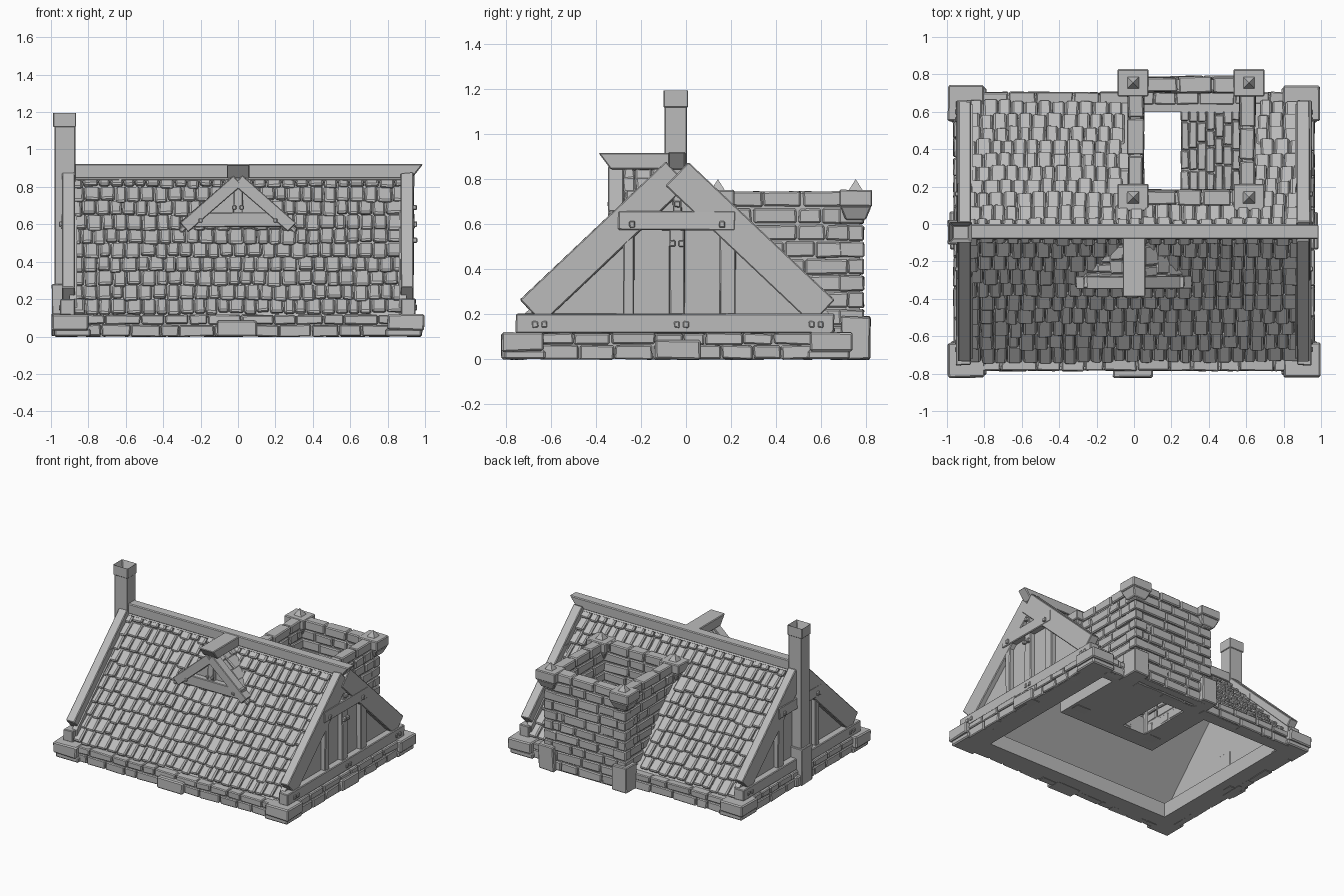
import bpy, bmesh, math, random
from mathutils import Matrix, Vector

random.seed(7)
if "Cube" in bpy.data.objects:
    bpy.data.objects.remove(bpy.data.objects["Cube"], do_unlink=True)

stone = bpy.data.materials.new("plain_grey")
stone.use_nodes = True
GREY = (0.5, 0.5, 0.5, 1)
stone.diffuse_color = GREY
stone.node_tree.nodes["Principled BSDF"].inputs["Base Color"].default_value = GREY

MID, HALF, EAVE, RISE = -0.04, 0.70, 0.13, 0.75   # roof section
SLOPE = math.hypot(HALF, RISE)


def block(bm, x, y, z, m=Matrix(), jitter=0.0):
    """Box from three (low, high) ranges, with optional hand-cut corners."""
    verts = bmesh.ops.create_cube(bm, size=1)["verts"]
    for v in verts:
        p = Vector([r[0] if c < 0 else r[1] for c, r in zip(v.co, (x, y, z))])
        p += Vector([random.uniform(-jitter, jitter) for _ in range(3)])
        v.co = m @ p
    return verts


def frame(origin, u, v, n):
    m = Matrix((u, v, n)).transposed().to_4x4()
    m.translation = Vector(origin)
    return m


def finish(name, bm, bevel=0.0):
    bmesh.ops.recalc_face_normals(bm, faces=bm.faces)
    mesh = bpy.data.meshes.new(name)
    bm.to_mesh(mesh)
    bm.free()
    mesh.materials.append(stone)
    ob = bpy.data.objects.new(name, mesh)
    bpy.context.scene.collection.objects.link(ob)
    if bevel:
        mod = ob.modifiers.new("worn_edges", "BEVEL")
        mod.width, mod.segments = bevel, 1
    return ob


def pieces(a, b, short, long):
    """Split a run into pieces of random length."""
    while b - a > 0.01:
        e = a + random.uniform(short, long)
        e = b if b - e < short * 0.6 else e
        yield a, e
        a = e


def beam(bm, p, q, width, to_world, depth):
    """Timber between two points of a vertical plane."""
    p, q = Vector(p), Vector(q)
    d = (q - p).normalized()
    local = frame((p.x, p.y, 0), (d.x, d.y, 0), (-d.y, d.x, 0), (0, 0, 1))
    block(bm, (0, (q - p).length), (-width / 2, width / 2), depth, to_world @ local, 0.003)


# Ground ring, open underneath
bm = bmesh.new()
block(bm, (-0.95, 0.95), (-0.765, -0.61), (0, 0.11))
block(bm, (-0.95, 0.95), (0.60, 0.69), (0, 0.11))
for x in ((-0.95, -0.79), (0.79, 0.95)):
    block(bm, x, (-0.62, 0.61), (0, 0.11))
finish("foundation_ring", bm)

# Tower floor with its shaft opening
bm = bmesh.new()
block(bm, (-0.13, 0.05), (0.04, 0.7), (0, 0.09))
block(bm, (0.25, 0.70), (0.04, 0.7), (0, 0.09))
block(bm, (0.05, 0.25), (0.04, 0.18), (0, 0.09))
finish("tower_floor", bm)
bm = bmesh.new()
for i in range(7):
    for y in pieces(0.18, 0.70, 0.09, 0.16):
        x = 0.25 + i * 0.046
        block(bm, (x, x + 0.043), (y[0], y[1] - 0.006), (0.08, 0.105), jitter=0.004)
finish("tower_floor_bricks", bm, 0.005)

# Two courses of foundation stones
bm = bmesh.new()
for z0, z1 in ((0, 0.062), (0.066, 0.115)):
    for y0, y1 in ((-0.785, -0.72), (0.64, 0.705)):
        for a, b in pieces(-0.82, 0.82, 0.09, 0.2):
            block(bm, (a, b - 0.006), (y0, y1), (z0, z1), jitter=0.004)
    for x0, x1 in ((-0.965, -0.9), (0.9, 0.965)):
        for a, b in pieces(-0.65, 0.57, 0.09, 0.2):
            block(bm, (x0, x1), (a, b - 0.006), (z0, z1), jitter=0.004)
finish("foundation_stones", bm, 0.006)

# Corner and middle foundation blocks
bm = bmesh.new()
for s in (-1, 1):
    x = sorted((s * 0.80, s * 0.995))
    for y in ((-0.82, -0.635), (0.55, 0.74)):
        block(bm, x, y, (0.035, 0.12), jitter=0.004)
        block(bm, [c * 0.985 for c in x], [c * 0.985 for c in y], (0, 0.04))
    block(bm, sorted((s * 0.9, s * 0.985)), (-0.135, 0.065), (0, 0.085), jitter=0.004)
block(bm, (-0.11, 0.1), (-0.82, -0.7), (0, 0.085), jitter=0.004)
finish("foundation_blocks", bm, 0.008)

# Roof boards and overlapping tiles
slabs, tiles = bmesh.new(), bmesh.new()
ROWS = 10
step = SLOPE / ROWS
for side in (-1, 1):
    m = frame((0, MID + side * HALF, EAVE), (1, 0, 0),
              (0, -side * HALF / SLOPE, RISE / SLOPE), (0, side * RISE / SLOPE, HALF / SLOPE))
    low, thick = -0.02, (-0.06, -0.022)
    if side < 0:
        block(slabs, (-0.9, 0.9), (low, SLOPE), thick, m)
    else:
        block(slabs, (-0.9, 0.0), (low, SLOPE), thick, m)
        block(slabs, (0.61, 0.9), (low, SLOPE), thick, m)
        block(slabs, (0.0, 0.61), (0.74, SLOPE), thick, m)
    for r in range(ROWS):
        v = r * step
        for a, b in pieces(-0.885 - (r % 2) * 0.02, 0.895, 0.058, 0.085):
            y = MID + side * HALF * (1 - (v + step / 2) / SLOPE)
            if side > 0 and -0.04 < (a + b) / 2 < 0.65 and y > 0.12:
                continue
            drop = random.uniform(-0.012, 0.012)
            vs = block(tiles, (a + 0.003, b - 0.003), (v + drop, v + step + 0.012), (-0.03, 0.0), m, 0.003)
            # lift the lower lip of each tile
            normal = m.to_3x3().col[2]
            cut = sum(p.co.z for p in vs) / 8
            for p in vs:
                p.co += normal * (0.008 if p.co.z < cut else -0.012)
finish("roof_boards", slabs)
finish("roof_tiles", tiles, 0.009)

# Timber gables, mirrored on both ends
for s, label in ((1, "left"), (-1, "right")):
    m = frame((0, MID, 0), (0, 1, 0), (0, 0, 1), (s, 0, 0))
    bm = bmesh.new()
    corners = [(-0.68, 0.1), (0.68, 0.1), (0.68, 0.2), (0, 0.86), (-0.68, 0.2)]
    face = bm.faces.new([bm.verts.new(m @ Vector((*c, 0.86))) for c in corners])
    new = bmesh.ops.extrude_face_region(bm, geom=[face])["geom"]
    bmesh.ops.translate(bm, vec=(s * 0.04, 0, 0), verts=[g for g in new if isinstance(g, bmesh.types.BMVert)])
    finish(label + "_gable_panel", bm)

    bm = bmesh.new()
    for k in (-1, 1):
        beam(bm, (k * 0.65, 0.21), (0, 0.825), 0.145, m, (0.87, 0.94))
    beam(bm, (-0.715, 0.158), (0.70, 0.158), 0.085, m, (0.87, 0.95))
    beam(bm, (-0.26, 0.615), (0.26, 0.615), 0.085, m, (0.87, 0.943))
    for y, w in ((-0.215, 0.05), (0.0, 0.07), (0.225, 0.07)):
        beam(bm, (y, 0.18), (y, 0.6), w, m, (0.87, 0.935))
    beam(bm, (0, 0.64), (0, 0.8), 0.04, m, (0.87, 0.935))
    finish(label + "_gable_timbers", bm, 0.005)

    bm = bmesh.new()
    for y, z in ((-0.63, 0.155), (-0.59, 0.155), (0, 0.155), (0.04, 0.155), (0.6, 0.155),
                 (0.64, 0.155), (-0.02, 0.515), (0.02, 0.515), (-0.2, 0.6), (0.2, 0.6), (0, 0.69)):
        block(bm, (y - 0.013, y + 0.013), (z - 0.014, z + 0.014), (0.93, 0.957), m, 0.002)
    finish(label + "_gable_pegs", bm, 0.004)

# Ridge beam with undercut end
bm = bmesh.new()
for v in block(bm, (-0.95, 0.99), (-0.08, -0.003), (0.845, 0.922)):
    if v.co.x > 0 and v.co.z < 0.9:
        v.co.x -= 0.06
finish("ridge_beam", bm, 0.006)

# Dormer body, tiles, timbers and ridge
bm = bmesh.new()
a, b, c, d = [bm.verts.new(p) for p in
              ((0, -0.30, 0.85), (0.30, -0.30, 0.57), (-0.30, -0.30, 0.57), (0, -0.05, 0.85))]
for f in ((a, c, b), (a, b, d), (a, d, c), (b, c, d)):
    bm.faces.new(f)
finish("dormer_body", bm)

bm = bmesh.new()
run, rise = 0.32, 0.29
length = math.hypot(run, rise)
for s in (-1, 1):
    m = frame((s * run, 0, 0.57), (0, 1, 0), (-s * run / length, 0, rise / length),
              (s * rise / length, 0, run / length))
    for r in range(5):
        v = r * length / 5
        for a, b in pieces(-0.335, -0.28 + 0.24 * (r + 0.5) / 5, 0.05, 0.08):
            block(bm, (a, b - 0.005), (v, v + length / 5 + 0.01), (-0.025, 0.002), m, 0.005)
finish("dormer_tiles", bm, 0.007)

bm = bmesh.new()
m = frame((0, 0, 0), (1, 0, 0), (0, 0, 1), (0, -1, 0))
for s in (-1, 1):
    beam(bm, (s * 0.29, 0.585), (0, 0.835), 0.065, m, (0.28, 0.345))
beam(bm, (-0.27, 0.625), (0.27, 0.625), 0.08, m, (0.28, 0.34))
beam(bm, (0, 0.62), (0, 0.83), 0.05, m, (0.28, 0.335))
for x, z in ((-0.02, 0.69), (0.02, 0.69), (-0.2, 0.62), (0.2, 0.62)):
    block(bm, (x - 0.011, x + 0.011), (z - 0.011, z + 0.011), (0.33, 0.35), m)
finish("dormer_timbers", bm, 0.004)

bm = bmesh.new()
for v in block(bm, (-0.06, 0.062), (-0.39, -0.03), (0.845, 0.918)):
    if v.co.y < -0.2 and v.co.z < 0.9:
        v.co.y += 0.055
finish("dormer_ridge_beam", bm, 0.005)

# Chimney with hollow top
bm = bmesh.new()
block(bm, (-0.98, -0.87), (-0.095, 0.005), (0.0, 1.13))
cap = block(bm, (-0.988, -0.865), (-0.1, 0.01), (1.12, 1.2))
top = max((f for f in bm.faces if all(v in cap for v in f.verts)), key=lambda f: f.calc_center_median().z)
bmesh.ops.inset_region(bm, faces=[top], thickness=0.028)
bmesh.ops.translate(bm, vec=(0, 0, -0.06), verts=top.verts)
block(bm, (-0.995, -0.86), (-0.11, 0.02), (0, 0.28), jitter=0.004)
finish("chimney", bm, 0.004)

# Brick tower walls: core plus staggered bricks
core, bricks = bmesh.new(), bmesh.new()
COURSES = 10
for flat, along, across in ((True, (-0.03, 0.645), (0.705, 0.785)), (True, (-0.03, 0.645), (0.10, 0.18)),
                            (False, (0.10, 0.785), (-0.03, 0.048)), (False, (0.10, 0.785), (0.567, 0.645))):
    inner = (across[0] + 0.012, across[1] - 0.012)
    ends = (along[0] + 0.012, along[1] - 0.012)
    block(core, *((ends, inner) if flat else (inner, ends)), (0, 0.74))
    for i in range(COURSES):
        z = (i * 0.075 + 0.004, i * 0.075 + 0.071)
        for a, b in pieces(along[0] + 0.06, along[1] - 0.06, 0.1, 0.22):
            push = random.uniform(-0.004, 0.006)
            run, wall = (a + 0.004, b - 0.004), (across[0] - push, across[1] + push)
            block(bricks, *((run, wall) if flat else (wall, run)), z, jitter=0.004)
finish("tower_core", core)
finish("tower_bricks", bricks, 0.007)

# Tower corner stones, caps and points
quoins, caps, points = bmesh.new(), bmesh.new(), bmesh.new()
for sx, x in ((-1, -0.005), (1, 0.615)):
    for sy, y in ((-1, 0.142), (1, 0.755)):
        for i in range(COURSES - 1):
            long_x, long_y = (0.11, 0.07) if i % 2 else (0.07, 0.11)
            ox, oy = x + sx * 0.036, y + sy * 0.036
            block(quoins, sorted((ox, ox - sx * long_x)), sorted((oy, oy - sy * long_y)),
                  (i * 0.075 + 0.003, i * 0.075 + 0.072), jitter=0.003)
        block(quoins, (x - 0.065, x + 0.065), (y - 0.065, y + 0.065), (0, 0.19), jitter=0.004)
        for v in block(caps, (x - 0.083, x + 0.083), (y - 0.073, y + 0.073), (0.68, 0.752)):
            v.co.z += random.uniform(-0.003, 0.003)
        for v in block(caps, (x - 0.08, x + 0.08), (y - 0.07, y + 0.07), (0.62, 0.68)):
            if v.co.z < 0.65:
                v.co.x, v.co.y = x + (v.co.x - x) * 0.65, y + (v.co.y - y) * 0.65
        bmesh.ops.create_cone(points, cap_ends=True, segments=4, radius1=0.046, radius2=0, depth=0.052,
                              matrix=Matrix.Translation((x, y, 0.775)) @ Matrix.Rotation(math.pi / 4, 4, "Z"))
finish("tower_quoins", quoins, 0.006)
finish("tower_caps", caps, 0.006)
finish("tower_cap_points", points)
